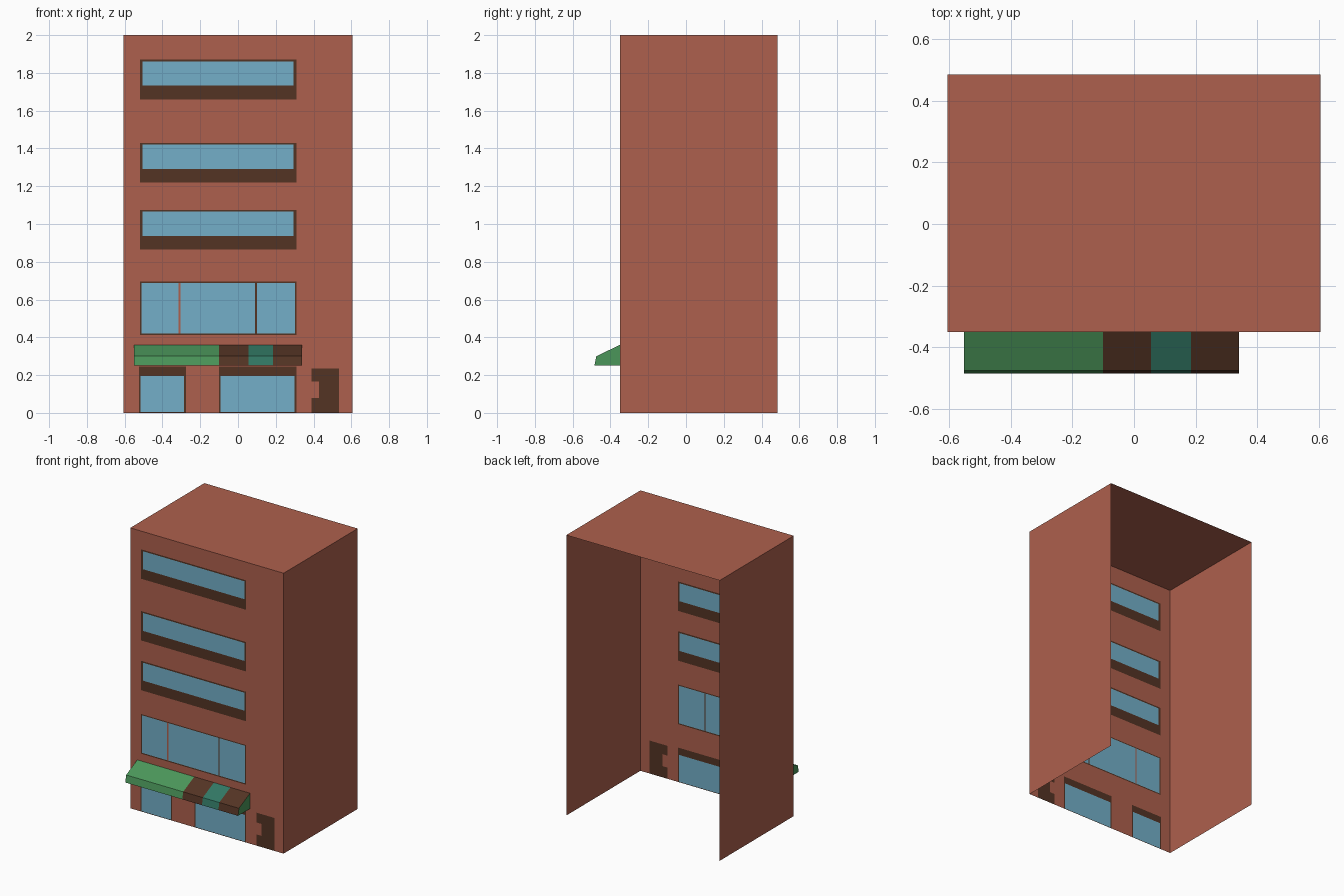
import bpy, bmesh

if "Cube" in bpy.data.objects:
    bpy.data.objects.remove(bpy.data.objects["Cube"])


def srgb(r, g, b):
    conv = lambda c: c / 12.92 if c <= 0.04045 else ((c + 0.055) / 1.055) ** 2.4
    return (conv(r / 255), conv(g / 255), conv(b / 255), 1.0)


MATS = {}
for name, rgb in {"brick": (174, 96, 77), "dark_brown": (84, 52, 36), "glass_blue": (115, 175, 200),
                  "awning_green": (75, 150, 90), "awning_teal": (50, 120, 100)}.items():
    MATS[name] = bpy.data.materials.new(name)
    MATS[name].diffuse_color = srgb(*rgb)
ORDER = list(MATS)


def finish(name, bm):
    me = bpy.data.meshes.new(name)
    bm.to_mesh(me)
    bm.free()
    for m in MATS.values():
        me.materials.append(m)
    ob = bpy.data.objects.new(name, me)
    bpy.context.collection.objects.link(ob)
    return ob


def quad(bm, pts, mat="brick"):
    f = bm.faces.new([bm.verts.new(p) for p in pts])
    f.material_index = ORDER.index(mat)
    return f


X, YF, YB, H = 0.605, -0.35, 0.485, 2.0

# front wall: rectangles of colour (x0, x1, z0, z1), later ones on top
BR, GL = "dark_brown", "glass_blue"
rects = []
for z in (1.66, 1.22, 0.865):                      # ribbon windows
    rects += [(-0.52, 0.31, z, z + 0.21, BR), (-0.505, 0.295, z + 0.072, z + 0.2, GL)]
rects += [(-0.52, 0.31, 0.412, 0.695, BR)]         # three-pane window
for x0, x1 in ((-0.512, -0.315), (-0.305, 0.09), (0.10, 0.302)):
    rects.append((x0, x1, 0.42, 0.688, GL))
rects.append((-0.315, -0.305, 0.42, 0.688, "brick"))
for x0, x1 in ((-0.525, -0.275), (-0.10, 0.31)):   # shop windows
    rects += [(x0, x1, 0.0, 0.245, BR), (x0 + 0.008, x1 - 0.01, 0.004, 0.195, GL)]
rects += [(0.39, 0.535, 0.0, 0.235, BR),           # door with notch
          (0.39, 0.43, 0.08, 0.165, "brick")]

xs = sorted({-X, X, *[v for r in rects for v in r[:2]]})
zs = sorted({0.0, H, *[v for r in rects for v in r[2:4]]})
bm = bmesh.new()
for x0, x1 in zip(xs, xs[1:]):
    for z0, z1 in zip(zs, zs[1:]):
        cx, cz, mat = (x0 + x1) / 2, (z0 + z1) / 2, "brick"
        for r in rects:
            if r[0] < cx < r[1] and r[2] < cz < r[3]:
                mat = r[4]
        quad(bm, [(x0, YF, z0), (x1, YF, z0), (x1, YF, z1), (x0, YF, z1)], mat)
bmesh.ops.remove_doubles(bm, verts=bm.verts, dist=1e-5)
finish("front_wall", bm)

# side walls and roof: open shell, no back and no floor
bm = bmesh.new()
quad(bm, [(X, YF, 0), (X, YB, 0), (X, YB, H), (X, YF, H)])
quad(bm, [(-X, YB, 0), (-X, YF, 0), (-X, YF, H), (-X, YB, H)])
quad(bm, [(-X, YF, H), (X, YF, H), (X, YB, H), (-X, YB, H)])
bmesh.ops.remove_doubles(bm, verts=bm.verts, dist=1e-5)
finish("side_walls_and_roof", bm)

# awning: profile extruded along x in coloured bands, green ends
profile = [(YF, 0.36), (-0.475, 0.30), (-0.485, 0.25), (YF, 0.25)]
stops = [-0.55, -0.10, 0.055, 0.185, 0.34]
bands = ["awning_green", BR, "awning_teal", BR]
bm = bmesh.new()
for x0, x1, mat in zip(stops, stops[1:], bands):
    for (ya, za), (yb, zb) in zip(profile, profile[1:]):
        quad(bm, [(x0, ya, za), (x0, yb, zb), (x1, yb, zb), (x1, ya, za)], mat)
quad(bm, [(stops[0], y, z) for y, z in reversed(profile)], "awning_green")
quad(bm, [(stops[-1], y, z) for y, z in profile], "awning_green")
bmesh.ops.remove_doubles(bm, verts=bm.verts, dist=1e-5)
finish("awning", bm)

for m in bpy.data.materials:
    if m.users and not m.is_grease_pencil:
        m.use_nodes = True
        m.node_tree.nodes["Principled BSDF"].inputs["Base Color"].default_value = m.diffuse_color
